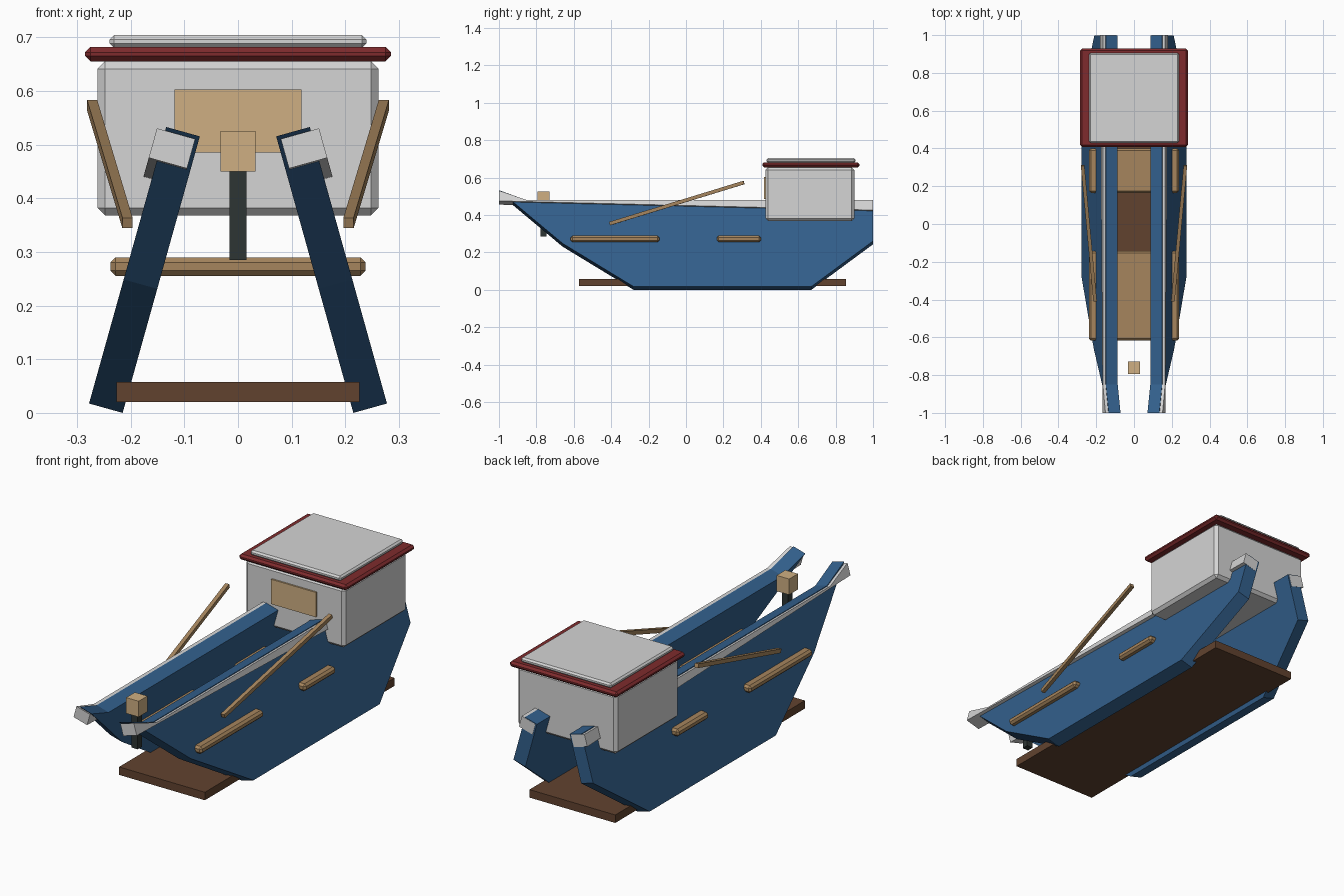
import bpy, bmesh, math
from mathutils import Vector

if "Cube" in bpy.data.objects:
    bpy.data.objects.remove(bpy.data.objects["Cube"])


def material(name, rgb):
    m = bpy.data.materials.new(name)
    m.diffuse_color = (*rgb, 1)
    m.use_nodes = True
    m.node_tree.nodes["Principled BSDF"].inputs["Base Color"].default_value = m.diffuse_color
    return m


BLUE = material("hull blue", (0.032, 0.115, 0.26))
WHITE = material("off white", (0.66, 0.66, 0.66))
RED = material("roof red", (0.21, 0.024, 0.026))
WOOD = material("bench wood", (0.38, 0.235, 0.11))
PALE = material("pale wood", (0.62, 0.43, 0.225))
BROWN = material("floor brown", (0.12, 0.055, 0.028))
DARK = material("post dark", (0.027, 0.036, 0.034))


def finish(name, bm, mat):
    bmesh.ops.recalc_face_normals(bm, faces=bm.faces)
    mesh = bpy.data.meshes.new(name)
    bm.to_mesh(mesh)
    bm.free()
    mesh.materials.append(mat)
    ob = bpy.data.objects.new(name, mesh)
    bpy.context.collection.objects.link(ob)
    return ob


def box(name, x, y, z, mat, bevel=0):
    """Box from (min, max) ranges, with an optional one-step chamfer."""
    bm = bmesh.new()
    bmesh.ops.create_cube(bm, size=1)
    for v in bm.verts:
        v.co = [r[0] if c < 0 else r[1] for c, r in zip(v.co, (x, y, z))]
    if bevel:
        bmesh.ops.bevel(bm, geom=bm.edges[:], offset=bevel, segments=1,
                        affect='EDGES', profile=0.5)
    return finish(name, bm, mat)


TILT = math.radians(15.6)
OUT = Vector((math.cos(TILT), 0, math.sin(TILT)))   # across the panel
UP = Vector((-math.sin(TILT), 0, math.cos(TILT)))   # along the panel


def leaning_panel(name, profile, n0, n1, side, mat):
    """Extrude a (y, height) profile across the thickness of a leaning side."""
    bm = bmesh.new()
    rings = []
    for n in (n0, n1):
        ring = []
        for y, h in profile:
            p = Vector((0.215, y, 0)) + OUT * n + UP * h
            p.x *= side
            ring.append(bm.verts.new(p))
        bm.faces.new(ring)
        rings.append(ring)
    a, b = rings
    for i in range(len(a)):
        j = (i + 1) % len(a)
        bm.faces.new((a[i], a[j], b[j], b[i]))
    return finish(name, bm, mat)


def bar(name, start, end, width, mat):
    """Square bar between two points."""
    start, end = Vector(start), Vector(end)
    d = end - start
    ob = box(name, (-width / 2, width / 2), (-d.length / 2, d.length / 2),
             (-width / 2, width / 2), mat)
    ob.location = (start + end) / 2
    ob.rotation_euler = (math.atan2(d.z, math.hypot(d.x, d.y)), 0,
                         -math.atan2(d.x, d.y))
    return ob


HULL = [(-0.28, 0), (0.67, 0), (0.999, 0.252), (0.999, 0.479),
        (-0.85, 0.479), (-1, 0.535), (-0.66, 0.24)]
RAIL = [(-1, 0.471), (1, 0.42), (1, 0.476), (-0.85, 0.476), (-1, 0.528)]

# Leaning hull sides, rails and oars, one set per side
for side, label in ((1, "right"), (-1, "left")):
    leaning_panel(f"{label}_hull_side", HULL, 0, 0.065, side, BLUE)
    leaning_panel(f"{label}_rail", RAIL, 0.007, 0.081, side, WHITE)
    bar(f"{label}_oar", (side * 0.206, -0.408, 0.354),
        (side * 0.272, 0.31, 0.574), 0.019, WOOD)

# Floor and the two benches that poke through the sides
box("floor", (-0.226, 0.226), (-0.572, 0.855), (0.02, 0.058), BROWN)
box("front_bench", (-0.238, 0.238), (-0.617, -0.143), (0.255, 0.29), WOOD, 0.01)
box("rear_bench", (-0.238, 0.238), (0.165, 0.4), (0.255, 0.29), WOOD, 0.01)

# Bow post with its block
box("bow_post", (-0.016, 0.016), (-0.778, -0.746), (0.285, 0.455), DARK)
box("post_block", (-0.033, 0.033), (-0.795, -0.729), (0.45, 0.525), PALE)

# Cabin, window and roof
box("cabin", (-0.262, 0.262), (0.425, 0.9), (0.368, 0.655), WHITE, 0.014)
box("cabin_window", (-0.118, 0.118), (0.417, 0.4265), (0.485, 0.603), PALE)
box("roof_trim", (-0.285, 0.285), (0.408, 0.928), (0.655, 0.682), RED, 0.01)
box("roof_top", (-0.239, 0.239), (0.43, 0.906), (0.68, 0.704), WHITE, 0.008)
